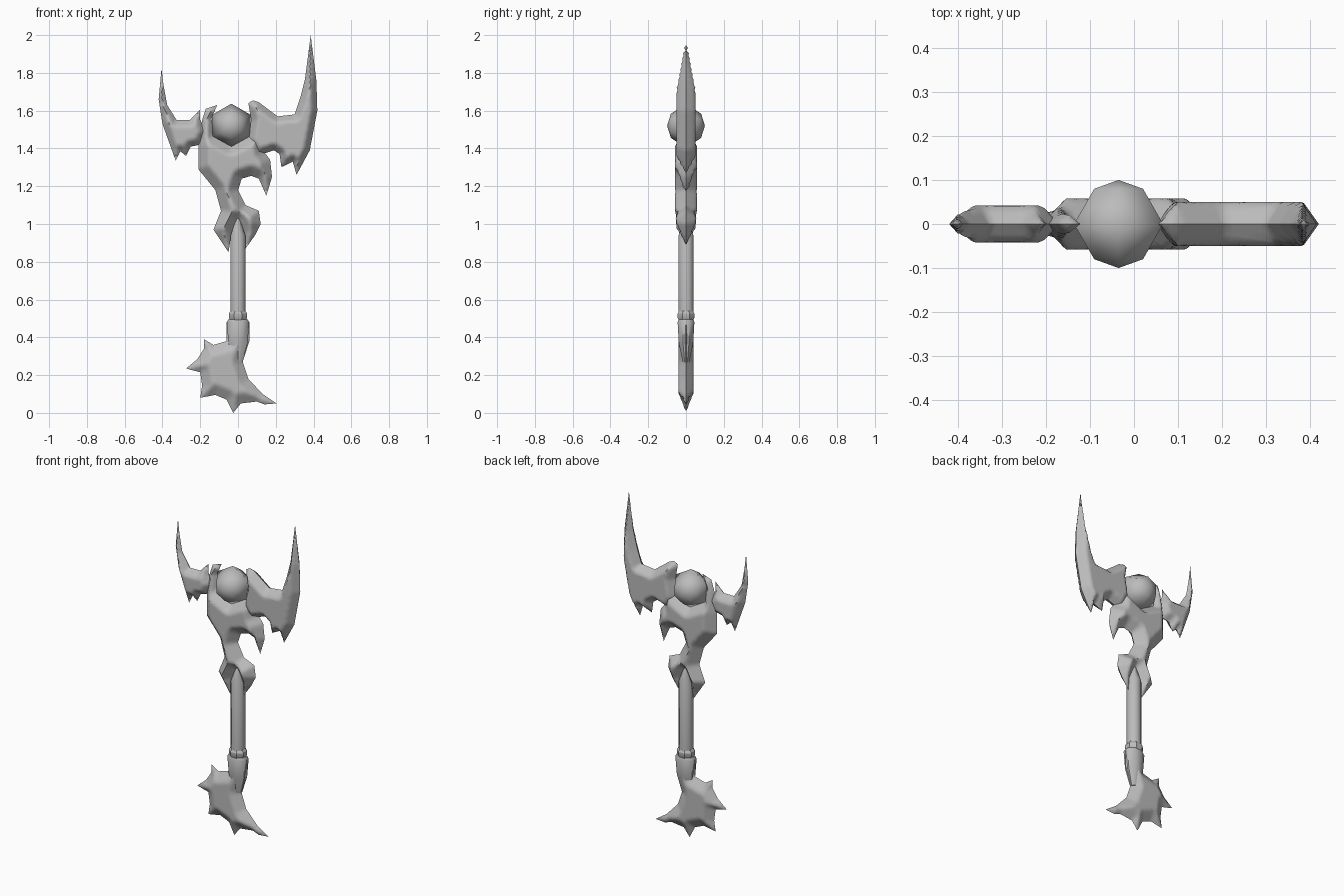
import bpy
import bmesh
import math
from mathutils import Vector, geometry

default_cube = bpy.data.objects.get("Cube")
if default_cube:
    bpy.data.objects.remove(default_cube, do_unlink=True)

# One plain stone-grey material for the whole weapon
grey = bpy.data.materials.new("stone_grey")
grey.use_nodes = True
colour = (0.5, 0.5, 0.5, 1)
grey.diffuse_color = colour
grey.node_tree.nodes["Principled BSDF"].inputs["Base Color"].default_value = colour


def finish(name, bm, angle):
    """Turn a bmesh into a shaded object that carries the grey material."""
    bmesh.ops.remove_doubles(bm, verts=bm.verts, dist=0.0001)
    bmesh.ops.recalc_face_normals(bm, faces=bm.faces)
    mesh = bpy.data.meshes.new(name)
    bm.to_mesh(mesh)
    bm.free()
    mesh.materials.append(grey)
    obj = bpy.data.objects.new(name, mesh)
    bpy.context.collection.objects.link(obj)
    bpy.ops.object.select_all(action="DESELECT")
    obj.select_set(True)
    bpy.context.view_layer.objects.active = obj
    bpy.ops.object.shade_smooth_by_angle(angle=math.radians(angle))
    return obj


def edge_distance(point, corners):
    """Shortest distance from a point to the closed outline."""
    best = math.inf
    for start, end in zip(corners, corners[1:] + corners[:1]):
        along = end - start
        t = (point - start).dot(along) / along.length_squared
        nearest = start + along * max(0, min(1, t))
        best = min(best, (point - nearest).length)
    return best


def carved_plate(name, outline, depth, slope_width, step=0.014):
    """Fill an x-z outline and swell both sides from a sharp rim to a ridge."""
    corners = [Vector(c) for c in outline]
    points = []
    for start, end in zip(corners, corners[1:] + corners[:1]):
        pieces = max(1, round((end - start).length / step))
        points += [start.lerp(end, i / pieces) for i in range(pieces)]
    count = len(points)
    rim = [(i, (i + 1) % count) for i in range(count)]

    # Evenly spaced inner points, kept clear of the rim
    low_x, low_z = (min(c[axis] for c in corners) for axis in range(2))
    high_x, high_z = (max(c[axis] for c in corners) for axis in range(2))
    for row in range(int((high_z - low_z) / step) + 1):
        for column in range(int((high_x - low_x) / step) + 1):
            shift = step / 2 * (row % 2)
            point = Vector((low_x + column * step + shift, low_z + row * step))
            if edge_distance(point, corners) > step * 0.5:
                points.append(point)

    result = geometry.delaunay_2d_cdt(points, rim, [], 1, 0.00001)
    flat_points, triangles = result[0], result[2]
    used = {index for triangle in triangles for index in triangle}
    heights = {i: depth * min(1, edge_distance(flat_points[i], corners) / slope_width)
               for i in used}
    bm = bmesh.new()
    for side in (-1, 1):
        verts = {i: bm.verts.new((flat_points[i].x, side * heights[i], flat_points[i].y))
                 for i in used}
        for triangle in triangles:
            bm.faces.new([verts[i] for i in triangle])
    return finish(name, bm, 60)


def turned(name, rings, sides, angle, squash=1):
    """Turn (height, radius) rings around z, with capped ends."""
    bm = bmesh.new()
    loops = []
    for height, radius in rings:
        turns = [math.tau * (i + 0.5) / sides for i in range(sides)]
        loops.append([bm.verts.new((radius * math.cos(a), squash * radius * math.sin(a), height))
                      for a in turns])
    for lower, upper in zip(loops, loops[1:]):
        for i in range(sides):
            j = (i + 1) % sides
            bm.faces.new((lower[i], lower[j], upper[j], upper[i]))
    bm.faces.new(loops[0])
    bm.faces.new(loops[-1])
    return finish(name, bm, angle)


# Head: twisted stem, forked foot, hooked tooth and the cup for the orb
carved_plate("head_body", [
    (-0.11, 1.63), (-0.17, 1.61), (-0.19, 1.55), (-0.21, 1.42), (-0.21, 1.29),
    (-0.12, 1.18), (-0.09, 1.07), (-0.13, 0.97), (-0.09, 0.91), (-0.05, 0.85),
    (-0.035, 0.95), (0, 1.02), (0.035, 0.95), (0.04, 0.87), (0.09, 0.94),
    (0.12, 1), (0.11, 1.07), (0.04, 1.1), (0, 1.18), (0.02, 1.24),
    (0.07, 1.255), (0.11, 1.24), (0.15, 1.15), (0.18, 1.25), (0.17, 1.34),
    (0.14, 1.38), (0.13, 1.46), (0.06, 1.5), (0.06, 1.47), (-0.035, 1.42),
    (-0.13, 1.47), (-0.14, 1.56),
], 0.058, 0.055)

# Tall wing with its upright blade and lower teeth
carved_plate("left_wing_blade", [
    (0.055, 1.64), (0.08, 1.655), (0.11, 1.645), (0.21, 1.57), (0.3, 1.58),
    (0.33, 1.67), (0.355, 1.77), (0.385, 2), (0.415, 1.76), (0.42, 1.6),
    (0.38, 1.39), (0.31, 1.26), (0.29, 1.33), (0.23, 1.3), (0.22, 1.37),
    (0.19, 1.39), (0.1, 1.36), (0.05, 1.44), (0.07, 1.55),
], 0.05, 0.035)

# Short horn on the other side
carved_plate("right_horn_blade", [
    (-0.405, 1.825), (-0.42, 1.66), (-0.4, 1.53), (-0.33, 1.335), (-0.305, 1.385),
    (-0.275, 1.36), (-0.25, 1.41), (-0.2, 1.42), (-0.17, 1.49), (-0.2, 1.55),
    (-0.2, 1.605), (-0.255, 1.55), (-0.325, 1.55), (-0.375, 1.63), (-0.395, 1.74),
], 0.042, 0.035)

# Spiked pommel
carved_plate("spiked_pommel", [
    (-0.06, 0.48), (-0.06, 0.38), (-0.13, 0.36), (-0.18, 0.39), (-0.18, 0.34),
    (-0.215, 0.285), (-0.275, 0.235), (-0.2, 0.215), (-0.19, 0.145), (-0.2, 0.08),
    (-0.12, 0.095), (-0.06, 0.07), (-0.025, 0), (0.015, 0.05), (0.1, 0.06),
    (0.14, 0.045), (0.205, 0.05), (0.13, 0.1), (0.055, 0.18), (0.025, 0.27),
    (0.06, 0.38), (0.06, 0.48),
], 0.04, 0.055)

# Shaft, its collar and the socket above the pommel
turned("shaft", [(0.48, 0.042), (0.94, 0.042), (1.03, 0.01)], 8, 50)
turned("shaft_collar", [(0.49, 0.045), (0.505, 0.053), (0.525, 0.053), (0.54, 0.042)], 8, 30, 0.92)
turned("pommel_socket", [(0.27, 0.025), (0.37, 0.055), (0.48, 0.064), (0.495, 0.055)], 8, 50, 0.75)

# Six-sided orb resting in the cup, pointing front to back
orb = turned("orb", [(-0.1, 0), (-0.08, 0.064), (0, 0.117), (0.08, 0.064), (0.1, 0)], 6, 65)
orb.rotation_euler.x = math.radians(90)
orb.location = (-0.035, 0, 1.52)
